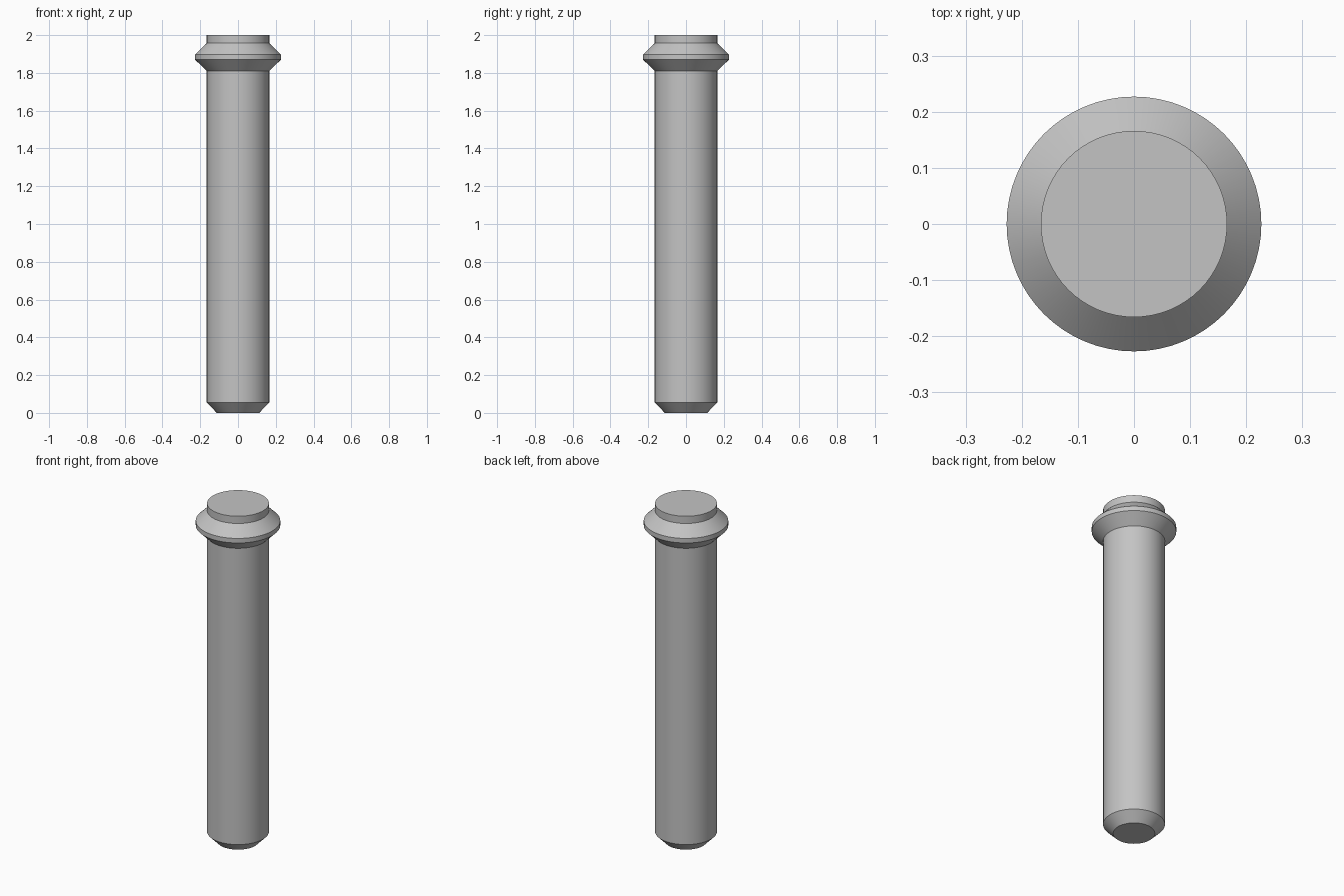
import bpy
import bmesh
import math

cube = bpy.data.objects.get("Cube")
if cube:
    bpy.data.objects.remove(cube, do_unlink=True)

SEGMENTS = 64

# Single plain metal colour
metal = bpy.data.materials.new("grey metal")
metal.use_nodes = True
colour = (0.55, 0.55, 0.55, 1.0)
metal.diffuse_color = colour
metal.node_tree.nodes["Principled BSDF"].inputs["Base Color"].default_value = colour


def lathe(name, profile):
    """Turn a (radius, height) profile around z and cap both ends."""
    bm = bmesh.new()
    rings = []
    for radius, z in profile:
        angles = [math.tau * i / SEGMENTS for i in range(SEGMENTS)]
        rings.append([bm.verts.new((radius * math.cos(a), radius * math.sin(a), z))
                      for a in angles])
    for low, high in zip(rings, rings[1:]):
        for i in range(SEGMENTS):
            j = (i + 1) % SEGMENTS
            bm.faces.new((low[i], low[j], high[j], high[i]))
    bm.faces.new(rings[0][::-1])
    bm.faces.new(rings[-1])
    mesh = bpy.data.meshes.new(name)
    bm.to_mesh(mesh)
    bm.free()
    mesh.materials.append(metal)
    obj = bpy.data.objects.new(name, mesh)
    bpy.context.collection.objects.link(obj)
    bpy.ops.object.select_all(action="DESELECT")
    obj.select_set(True)
    bpy.context.view_layer.objects.active = obj
    bpy.ops.object.shade_smooth_by_angle(angle=math.radians(30))
    return obj


# Shaft with chamfered tip, bevelled collar and short head stub
SHAFT, TIP, COLLAR = 0.166, 0.112, 0.227
lathe("collared_pin", [
    (TIP, 0), (SHAFT, 0.055),
    (SHAFT, 1.81), (COLLAR, 1.87),
    (COLLAR, 1.897), (SHAFT, 1.957),
    (SHAFT, 2.0),
])
